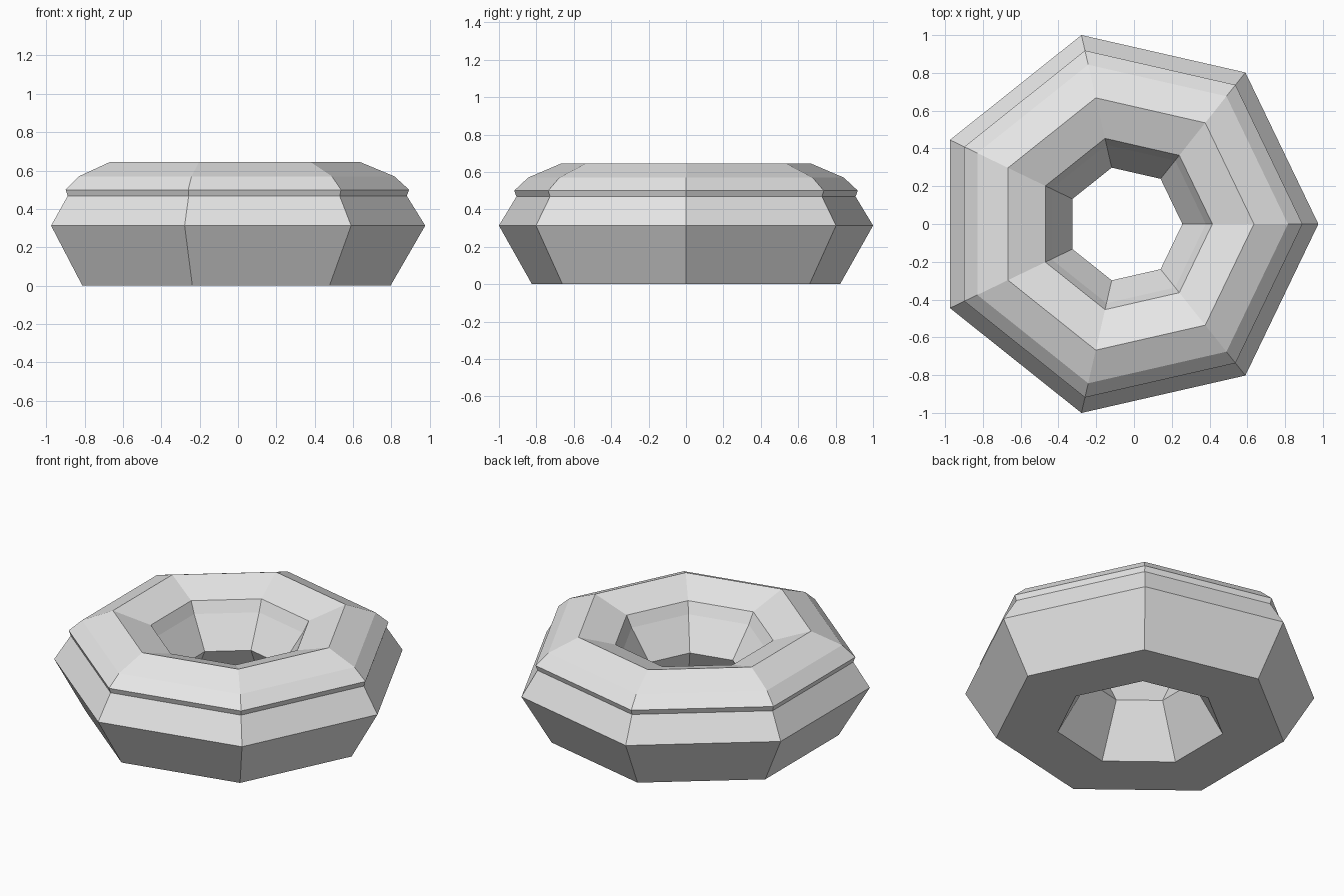
import bpy, bmesh, math

cube = bpy.data.objects.get("Cube")
if cube:
    bpy.data.objects.remove(cube, do_unlink=True)

SIDES = 7
CENTRE_X = -0.05  # centres the seven-sided outline in x

# Cross-section as (radius, height), closed loop
PROFILE = [
    (0.485, 0.0), (0.845, 0.0),      # flat underside
    (1.026, 0.313), (0.93, 0.468),   # outer wall
    (0.942, 0.50), (0.865, 0.57),    # lip and rounded shoulder
    (0.685, 0.645),                  # top ridge
    (0.465, 0.57), (0.43, 0.50),     # inner shoulder
    (0.306, 0.313),                  # waist of the hole
]

# Light grey material
grey = bpy.data.materials.new("light_grey")
grey.use_nodes = True
colour = (0.8, 0.8, 0.8, 1.0)
grey.diffuse_color = colour
for node in grey.node_tree.nodes:
    if node.type == 'BSDF_PRINCIPLED':
        node.inputs["Base Color"].default_value = colour


def revolve(name, profile, material):
    """Sweep a closed profile round the vertical axis into a faceted ring."""
    bm = bmesh.new()
    loops = []
    for i in range(SIDES):
        a = math.tau * i / SIDES
        loops.append([bm.verts.new((CENTRE_X + r * math.cos(a), r * math.sin(a), z))
                      for r, z in profile])
    n = len(profile)
    for i in range(SIDES):
        here, ahead = loops[i], loops[(i + 1) % SIDES]
        for j in range(n):
            k = (j + 1) % n
            bm.faces.new((here[j], ahead[j], ahead[k], here[k]))
    bmesh.ops.recalc_face_normals(bm, faces=bm.faces)
    mesh = bpy.data.meshes.new(name)
    bm.to_mesh(mesh)
    bm.free()
    mesh.materials.append(material)
    obj = bpy.data.objects.new(name, mesh)
    bpy.context.collection.objects.link(obj)
    return obj


# Faceted ring body with raised lip
revolve("ring_body", PROFILE, grey)
